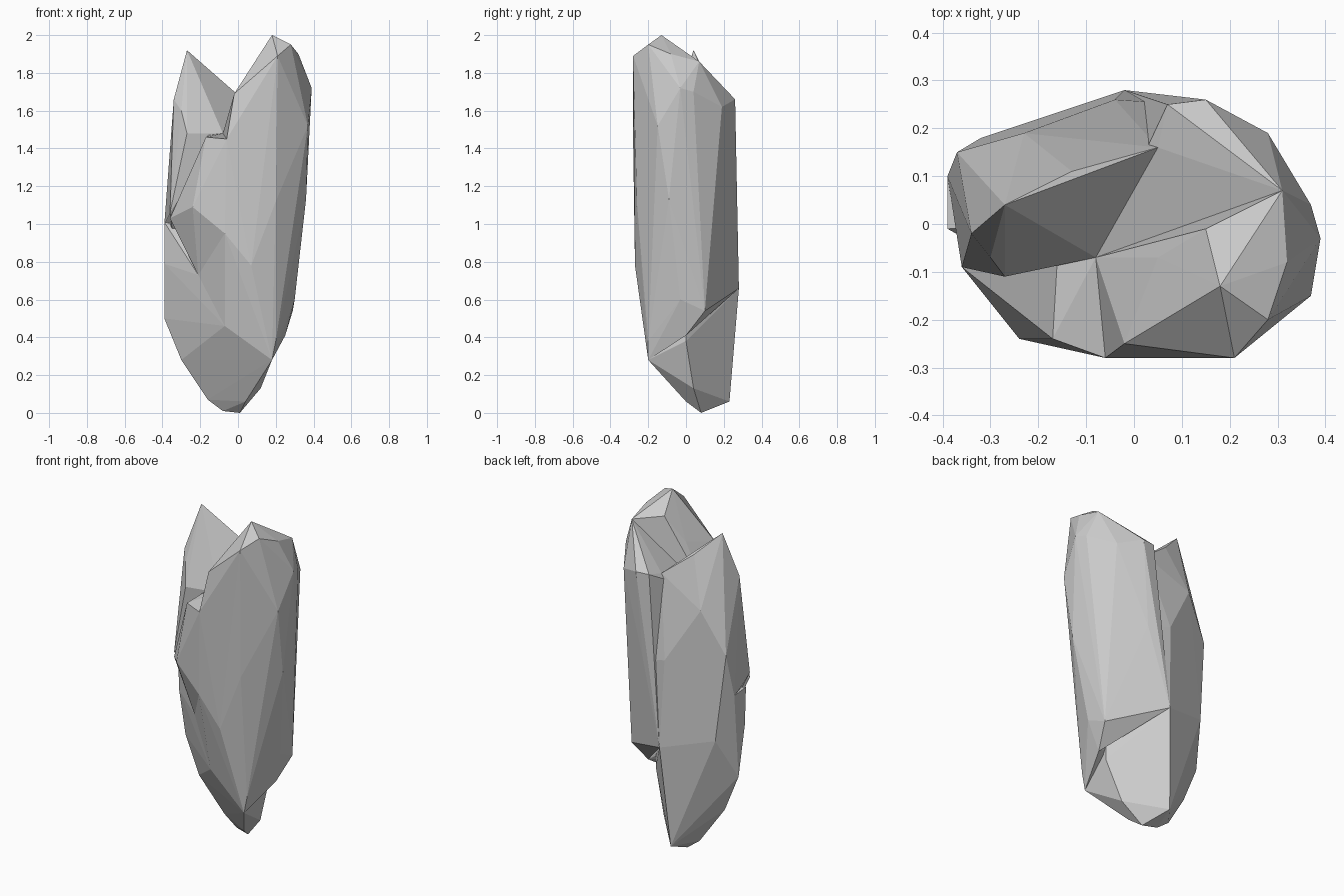
import bpy
import bmesh
from mathutils import Vector

default_cube = bpy.data.objects.get("Cube")
if default_cube:
    bpy.data.objects.remove(default_cube, do_unlink=True)


def make_material(name, colour):
    material = bpy.data.materials.new(name)
    material.use_nodes = True
    material.diffuse_color = colour
    shader = material.node_tree.nodes["Principled BSDF"]
    shader.inputs["Base Color"].default_value = colour
    shader.inputs["Roughness"].default_value = 0.9
    return material


stone = make_material("grey stone", (0.6, 0.6, 0.6, 1))


def chiselled_block(name, corners):
    """Wrap a faceted convex block around corners given in hundredths."""
    bm = bmesh.new()
    for corner in corners:
        bm.verts.new(Vector(corner) / 100)
    hull = bmesh.ops.convex_hull(bm, input=bm.verts)
    unused = {item for key in ("geom_interior", "geom_unused")
              for item in hull[key] if isinstance(item, bmesh.types.BMVert)}
    bmesh.ops.delete(bm, geom=list(unused), context="VERTS")
    bmesh.ops.recalc_face_normals(bm, faces=bm.faces)
    mesh = bpy.data.meshes.new(name)
    bm.to_mesh(mesh)
    bm.free()
    mesh.materials.append(stone)
    block = bpy.data.objects.new(name, mesh)
    bpy.context.collection.objects.link(block)
    return block


# Corners where neighbouring blocks meet
back_ridge = (-2, 28, 66)
back_cleft = (11, 25, 114)
back_flank = (-32, 18, 74)
saddle = (5, 16, 164)
bowl_floor = (-8, -7, 148)
front_toe = (18, -20, 28)
ledge_tip = (-6, -28, 145)
chest = (-7, -27, 95)
recess = (-21, -11, 73)
right_heel = (25, 0, 41)
right_hip = (30, -3, 60)
right_flank = (36, -9, 113)
right_shoulder = (39, -3, 172)
rear_crest = (31, 7, 186)

# Tapered foot and lower body
chiselled_block("rock_foot", [
    (-8, 10, 1), (1, 8, 0), (4, 0, 6), (-16, 10, 7), (-6, 23, 6),
    (12, 4, 13), front_toe, (-30, 6, 28), (20, 0, 38), (-39, 6, 50),
    (-39, 0, 79), (-39, -1, 101), (-39, 10, 100), back_ridge,
    back_flank, recess, (-7, -16, 46), (18, 0, 90),
])

# Broad front slab with the tallest peak
chiselled_block("front_slab", [
    ledge_tip, (-2, -25, 169), (21, -28, 189), (28, -20, 195),
    (18, -13, 200), (15, -1, 189), (5, -7, 174), (32, -8, 190),
    rear_crest, right_shoulder, (37, -15, 152), right_flank,
    (20, -26, 112), (20, -20, 38), front_toe, (7, -27, 78), chest,
    recess, bowl_floor, (-7, -16, 46), right_hip, right_heel,
])

# Low ledge in front of the splinter
chiselled_block("front_ledge", [
    (-24, -24, 109), (-36, -9, 103), (-17, -24, 146), ledge_tip,
    (-16, -7, 147), bowl_floor, recess, chest, (0, 0, 80),
])

# Rear slab that overhangs the foot
chiselled_block("rear_slab", [
    (29, 10, 54), right_heel, right_hip, right_flank,
    right_shoulder, (37, 4, 170), rear_crest, (28, 19, 162),
    (15, 26, 166), (7, 25, 166), back_cleft, saddle, bowl_floor,
    back_ridge,
])

# Pointed splinter on the model's right
chiselled_block("side_splinter", [
    (-27, 4, 192), (-13, 11, 178), saddle, (-23, 19, 150),
    (-4, 26, 118), back_cleft, (-37, 15, 125), (-34, -2, 166),
    (-30, -7, 160), (-36, -9, 106), bowl_floor, (-27, -11, 148),
    (-39, 10, 100), back_flank, back_ridge,
])
